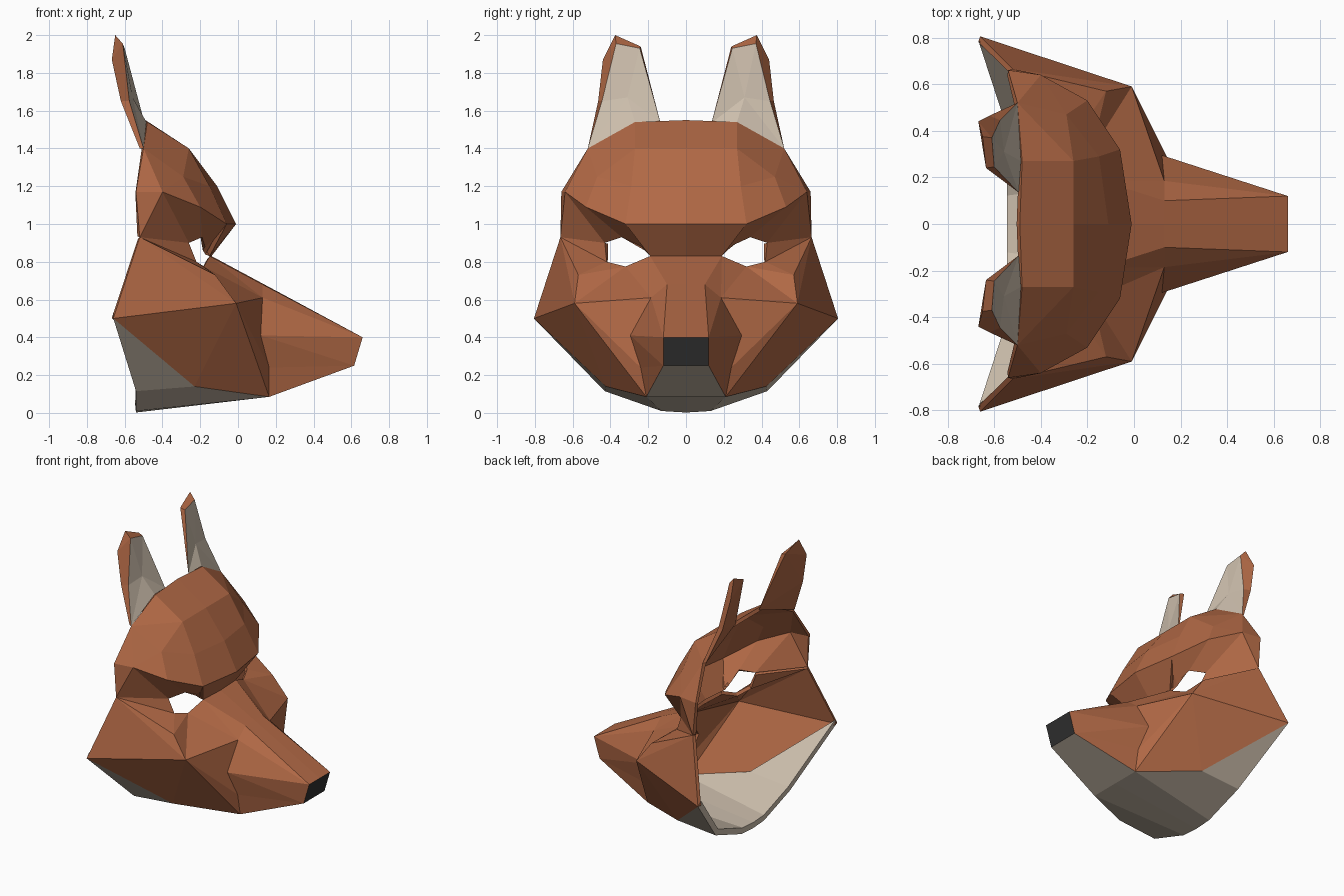
import bpy, bmesh
from mathutils import Vector as V

if "Cube" in bpy.data.objects:
    bpy.data.objects.remove(bpy.data.objects["Cube"])


def material(name, rgb):
    m = bpy.data.materials.new(name)
    m.diffuse_color = (*rgb, 1)
    m.use_nodes = True
    m.node_tree.nodes["Principled BSDF"].inputs["Base Color"].default_value = m.diffuse_color
    return m


RUST = material("rust", (0.44, 0.14, 0.06))
CREAM = material("cream", (0.60, 0.51, 0.41))
BLACK = material("black", (0.03, 0.03, 0.03))


def part(name, pts, faces, mat, ref, thick=0):
    """Half shell from named points (one face per comma group), mirrored over y."""
    bm = bmesh.new()
    groups = [f.split() for f in faces.split(",")]
    vs = {k: bm.verts.new(pts[k]) for k in dict.fromkeys(sum(groups, []))}
    for g in groups:
        f = bm.faces.new([vs[k] for k in g])
        f.normal_update()
        if f.normal.dot(f.calc_center_median() - V(ref)) < 0:
            f.normal_flip()
    me = bpy.data.meshes.new(name)
    bm.to_mesh(me)
    bm.free()
    ob = bpy.data.objects.new(name, me)
    bpy.context.collection.objects.link(ob)
    me.materials.append(mat)
    mir = ob.modifiers.new("mirror", 'MIRROR')
    mir.use_axis = (False, True, False)
    if thick:
        s = ob.modifiers.new("thickness", 'SOLIDIFY')
        s.thickness, s.offset = thick, -1
    return ob


# forehead rows: top, upper slope, middle, brow ridge (0 = centre line)
brow = dict(
    T0=(-.49, 0, 1.55), T1=(-.48, .27, 1.54), T2=(-.50, .52, 1.40),
    C0=(-.26, 0, 1.40), C1=(-.26, .27, 1.40),
    S0=(-.11, 0, 1.20), S1=(-.15, .29, 1.20), S2=(-.29, .47, 1.25),
    B0=(-.01, 0, 1.00), B1=(-.06, .32, 1.00), B2=(-.20, .53, 1.09),
    B3=(-.40, .64, 1.17), B4=(-.54, .66, 1.17))
# eye opening
eye = dict(
    E0=(-.14, 0, .83), E1=(-.15, .19, .83), E2=(-.17, .20, .865),
    E3=(-.19, .34, .93), E4=(-.26, .43, .90), E5=(-.22, .42, .80),
    E6=(-.18, .32, .775))
# cheek and muzzle
cheek = dict(
    H=(-.52, .665, .93), R=(-.12, .57, .73), K=(-.01, .59, .58),
    J=(-.66, .805, .50))
muzzle = dict(
    L0=(.13, 0, .685), L1=(.13, .10, .68), L=(.13, .185, .61),
    M=(.12, .295, .41), N=(.165, .24, .24), O=(.165, .21, .085),
    P0=(.66, 0, .40), P=(.66, .12, .40), Q=(.615, .12, .25), Q0=(.615, 0, .25))
chin = dict(
    O0=(.165, 0, .085), W=(-.23, .425, .14), V2=(-.54, .43, .115),
    V1=(-.54, .13, .01), V0=(-.54, 0, .002))
pts = {**brow, **eye, **cheek, **muzzle, **chin}
inside = (-.5, .1, .7)
SKIN = .025

part("upper_mask", pts,
     "T0 T1 C1 C0, C0 C1 S1 S0, S0 S1 B1 B0, T1 T2 C1, C1 T2 S2, C1 S2 S1,"
     "T2 B4 B3, T2 B3 S2, S2 B3 B2, S1 S2 B2 B1,"
     "B0 B1 E1 E0, B1 E2 E1, B1 B2 E3 E2, B2 B3 E4 E3, B3 B4 H, B3 H E4",
     RUST, inside, SKIN)
part("cheek", pts,
     "H E5 E4, H R E5, E5 R E6, E6 R K, E6 K L, E6 L E1, H J K, H K R,"
     "K M L, K N M, K O N, K W O, K J W", RUST, inside, SKIN)
part("muzzle", pts,
     "E0 E1 L1 L0, E1 L L1, L0 L1 P P0, L1 L P, L M P, M Q P, M N Q, N O Q",
     RUST, (-.1, 0, .4), SKIN)
part("chin", pts, "J W V2, W O V1 V2, O O0 V0 V1, O Q Q0 O0", CREAM, (-.4, 0, .5), .045)
part("nose", pts, "P0 P Q Q0", BLACK, (0, 0, .4))

# ears: cream front panel with a rust back shell
ear = dict(
    a=(-.495, .135, 1.535), t=(-.485, .27, 1.54), b=(-.50, .52, 1.40),
    c=(-.575, .445, 1.65), d=(-.61, .37, 1.955), e=(-.60, .245, 1.93),
    m=(-.558, .31, 1.67), f=(-.62, .465, 1.65), g=(-.668, .44, 1.87),
    h=(-.65, .375, 2.0), i=(-.635, .24, 1.94), k=(-.52, .51, 1.40))
part("ear_inner", ear, "a t m, t b m, b c m, c d m, d e m, e a m", CREAM, (-.75, .33, 1.6))
part("ear_outer", ear,
     "b k f c, c f g d, d g h, d h i e, e i a, a i f, i h g, i g f, a f k", RUST,
     (-.57, .34, 1.7))
